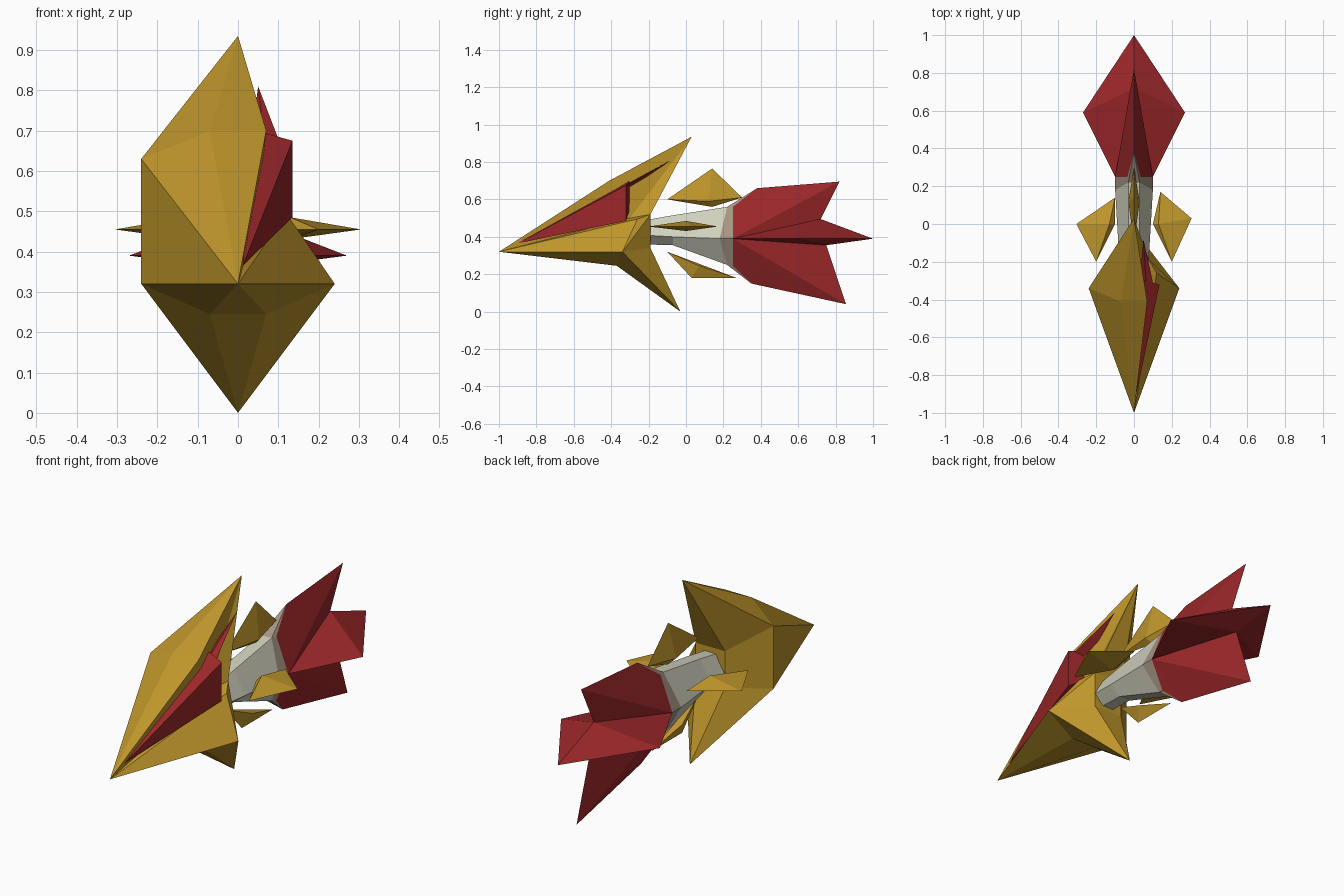
import bpy, bmesh
from mathutils import Vector

if "Cube" in bpy.data.objects:
    bpy.data.objects.remove(bpy.data.objects["Cube"])


def material(name, rgb):
    m = bpy.data.materials.new(name)
    m.diffuse_color = (*rgb, 1)
    m.use_nodes = True
    m.node_tree.nodes["Principled BSDF"].inputs["Base Color"].default_value = m.diffuse_color
    return m


GOLD = material("gold", (0.53, 0.31, 0.025))
RED = material("red", (0.33, 0.02, 0.022))
PALE = material("pale_grey", (0.64, 0.64, 0.52))
TAUPE = material("taupe", (0.38, 0.30, 0.23))


def finish(name, bm, mat):
    bmesh.ops.recalc_face_normals(bm, faces=bm.faces[:])
    me = bpy.data.meshes.new(name)
    bm.to_mesh(me)
    bm.free()
    me.materials.append(mat)
    ob = bpy.data.objects.new(name, me)
    bpy.context.collection.objects.link(ob)
    return ob


def hull(name, pts, mat):
    bm = bmesh.new()
    vs = [bm.verts.new(p) for p in pts]
    res = bmesh.ops.convex_hull(bm, input=vs)
    loose = [v for v in bm.verts if not v.link_faces]
    bmesh.ops.delete(bm, geom=loose, context='VERTS')
    return finish(name, bm, mat)


def facets(name, points, faces, mat):
    """Named points; '+' and '-' at the end of a name pick the side."""
    bm = bmesh.new()
    vs = {}
    for key, (x, y, z) in points.items():
        if x == 0 or key[-1] in "+-":
            vs[key] = bm.verts.new((x, y, z))
        else:
            vs[key + "+"] = bm.verts.new((x, y, z))
            vs[key + "-"] = bm.verts.new((-x, y, z))
    for f in faces:
        names = f.split()
        # a "*" name makes the face on both sides
        for side in ("+-" if "*" in f else "+"):
            bm.faces.new([vs[n.replace("*", side)] for n in names])
    return finish(name, bm, mat)


# Arrowhead: complete on the left, upper right shell broken away
facets("arrowhead", {
    "tip": (0, -1, .32), "ridge": (.07, -.41, .70), "barb": (0, .03, .935),
    "shoulder-": (-.24, -.34, .63), "side": (.24, -.34, .32),
    "keel": (.07, -.37, .245), "low": (0, -.03, 0),
    "up": (.08, -.19, .52), "down": (.08, -.19, .34),
    "wall+": (.05, -.30, .50), "lip+": (.12, -.26, .495),
}, [
    "tip ridge- ridge+", "ridge- ridge+ barb", "tip keel- keel+", "keel- keel+ low",
    "tip side* keel*", "side* low keel*", "side* down* low",
    "tip ridge- shoulder-", "ridge- barb shoulder-", "tip shoulder- side-",
    "shoulder- barb up-", "shoulder- up- down- side-",
    "tip ridge+ wall+", "tip wall+ lip+", "tip lip+ side+", "ridge+ barb wall+",
    "barb up+ wall+", "wall+ up+ lip+", "lip+ up+ side+", "up+ down+ side+",
    "barb up- up+", "up- up+ down+ down-", "down- down+ low",
], GOLD)

# Red core exposed on the right of the head
hull("exposed_core", [(.012, -.90, .365), (.07, -.41, .63), (.135, -.32, .675),
                      (.135, -.32, .485), (.03, -.30, .55), (.045, -.30, .70)], RED)
hull("core_strip", [(.07, -.41, .63), (.07, -.41, .61), (.05, -.08, .81),
                    (.03, -.30, .66), (.10, -.31, .68)], RED)


# Shaft and collar: six-sided rings along y
def ring(y_side, y_mid, w, top, mid, bottom, c):
    return [(w, y_side, mid), (c, y_mid, top), (-c, y_mid, top),
            (-w, y_side, mid), (-c, y_mid, bottom), (c, y_mid, bottom)]


front = ring(-.24, -.24, .075, .485, .41, .36, .03)
middle = ring(-.07, -.07, .085, .515, .40, .355, .03)
back = ring(.18, .22, .10, .56, .39, .25, .03)
rear = ring(.25, .25, .10, .56, .39, .245, .035)


def loft(name, rings, mat):
    bm = bmesh.new()
    loops = [[bm.verts.new(p) for p in r] for r in rings]
    for a, b in zip(loops, loops[1:]):
        for i in range(6):
            j = (i + 1) % 6
            bm.faces.new((a[i], a[j], b[j], b[i]))
    bm.faces.new(loops[0])
    bm.faces.new(loops[-1])
    return finish(name, bm, mat)


loft("shaft", [front, middle, back], PALE)
loft("collar", [back, rear], TAUPE)
for name, y, z, edge, base in (("upper", .38, .66, .56, .555), ("lower", .35, .15, .25, .26)):
    hull(name + "_collar_bevel", [(-.03, .22, edge), (.03, .22, edge), (.035, .25, edge),
                                  (-.035, .25, edge), (0, y, z), (0, .30, base)], TAUPE)

# Fletching: four tapering vanes joined in one star-shaped body
facets("fletching", {
    "root": (.10, .25, .39), "top": (.035, .25, .56), "bot": (.035, .25, .245),
    "crest": (0, .38, .66), "crest_end": (0, .82, .695), "notch": (0, .72, .495),
    "wing": (.27, .59, .39), "tail": (0, 1, .39),
    "under": (0, .75, .355), "fin": (0, .35, .15), "fin_end": (0, .855, .04),
}, [
    "root* top* crest", "root* crest crest_end", "root* crest_end notch",
    "root* notch wing*", "wing* notch tail", "wing* tail under", "root* wing* under",
    "root* under fin_end", "root* fin_end fin", "root* fin bot*",
    "top+ top- crest", "bot+ bot- fin", "root+ top+ top- root- bot- bot+",
], RED)

# Four floating shards around the shaft: outline plus a thickened inner point
shards = {
    "right": ([(.14, .17, .455), (.305, .03, .455), (.20, -.20, .455), (.10, 0, .455)],
              (.13, .0, .458), (0, 0, .027)),
    "left": ([(-.10, .14, .455), (-.305, 0, .455), (-.20, -.20, .455), (-.10, 0, .455)],
             (-.13, .0, .458), (0, 0, .027)),
    "top": ([(0, -.10, .60), (0, .14, .765), (0, .30, .61), (0, .14, .56)],
            (0, .12, .59), (.03, 0, 0)),
    "bottom": ([(0, -.10, .32), (0, .03, .18), (0, .27, .18)],
               (0, .07, .245), (.03, 0, 0)),
}
for name, (outline, inner, thick) in shards.items():
    c, t = Vector(inner), Vector(thick)
    hull(name + "_shard", [Vector(p) for p in outline] + [c + t, c - t], GOLD)
